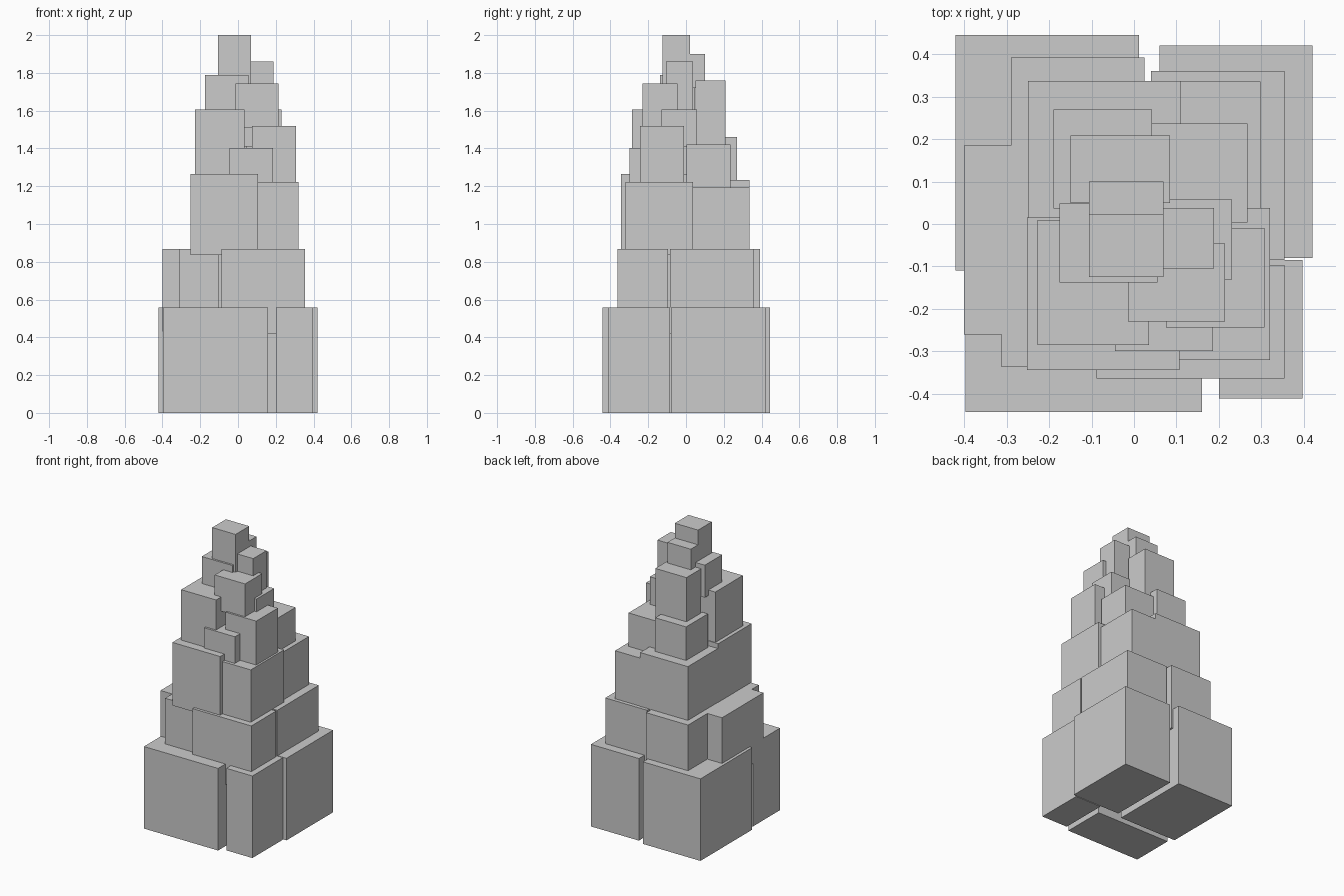
import bpy


def block(name, x0, x1, y0, y1, z0, z1):
    """Axis-aligned box given by its limits."""
    bpy.ops.mesh.primitive_cube_add(size=1, location=((x0 + x1) / 2, (y0 + y1) / 2, (z0 + z1) / 2))
    ob = bpy.context.object
    ob.name = name
    ob.scale = (x1 - x0, y1 - y0, z1 - z0)
    bpy.ops.object.transform_apply(location=False, rotation=False, scale=True)
    return ob


# Stacked tiers of overlapping blocks: name -> (x0, x1, y0, y1, z0, z1)
tiers = {
    # Base tier, separated by narrow gaps
    "base_front_left": (-0.397, 0.16, -0.442, -0.15, 0, 0.557),
    "base_front_right": (0.20, 0.396, -0.411, -0.085, 0, 0.557),
    "base_back_left": (-0.42, 0.012, -0.11, 0.445, 0, 0.557),
    "base_back_right": (0.06, 0.42, -0.08, 0.42, 0, 0.557),
    # Second tier, sunk into the base
    "second_back": (-0.29, 0.025, 0.12, 0.392, 0.42, 0.867),
    "second_left": (-0.40, -0.10, -0.26, 0.185, 0.43, 0.867),
    "second_front_left": (-0.312, -0.10, -0.336, -0.10, 0.42, 0.867),
    "second_right": (0.04, 0.354, -0.085, 0.36, 0.42, 0.867),
    "second_front_right": (-0.088, 0.354, -0.363, -0.096, 0.42, 0.867),
    # Third tier
    "third_front_left": (-0.252, 0.107, -0.344, 0.015, 0.837, 1.265),
    "third_front_right": (0.107, 0.32, -0.32, 0.038, 0.837, 1.222),
    "third_back_left": (-0.25, 0.109, 0.015, 0.337, 0.837, 1.232),
    "third_back_right": (0.109, 0.298, 0.03, 0.335, 0.837, 1.193),
    # Fourth tier
    "fourth_front_left": (-0.227, 0.035, -0.285, 0.01, 1.19, 1.607),
    "fourth_front_right": (0.075, 0.307, -0.243, -0.01, 1.19, 1.52),
    "fourth_front_low": (-0.045, 0.186, -0.299, -0.10, 1.19, 1.403),
    "fourth_back_left": (-0.19, 0.042, 0.037, 0.27, 1.17, 1.46),
    "fourth_back_right": (0.042, 0.267, 0.003, 0.236, 1.17, 1.42),
    # Fifth tier
    "fifth_front": (-0.014, 0.214, -0.23, -0.046, 1.51, 1.743),
    "fifth_back": (-0.149, 0.085, 0.05, 0.208, 1.40, 1.76),
    "fifth_right": (0.0, 0.231, -0.131, 0.058, 1.41, 1.607),
    "fifth_left": (-0.175, 0.055, -0.138, 0.048, 1.57, 1.79),
    # Crown
    "crown_main": (-0.106, 0.069, -0.125, 0.022, 1.70, 2.0),
    "crown_back": (-0.106, 0.069, 0.022, 0.10, 1.72, 1.90),
    "crown_right": (0.069, 0.188, -0.105, 0.038, 1.60, 1.86),
}

for part, limits in tiers.items():
    block(part, *limits)
